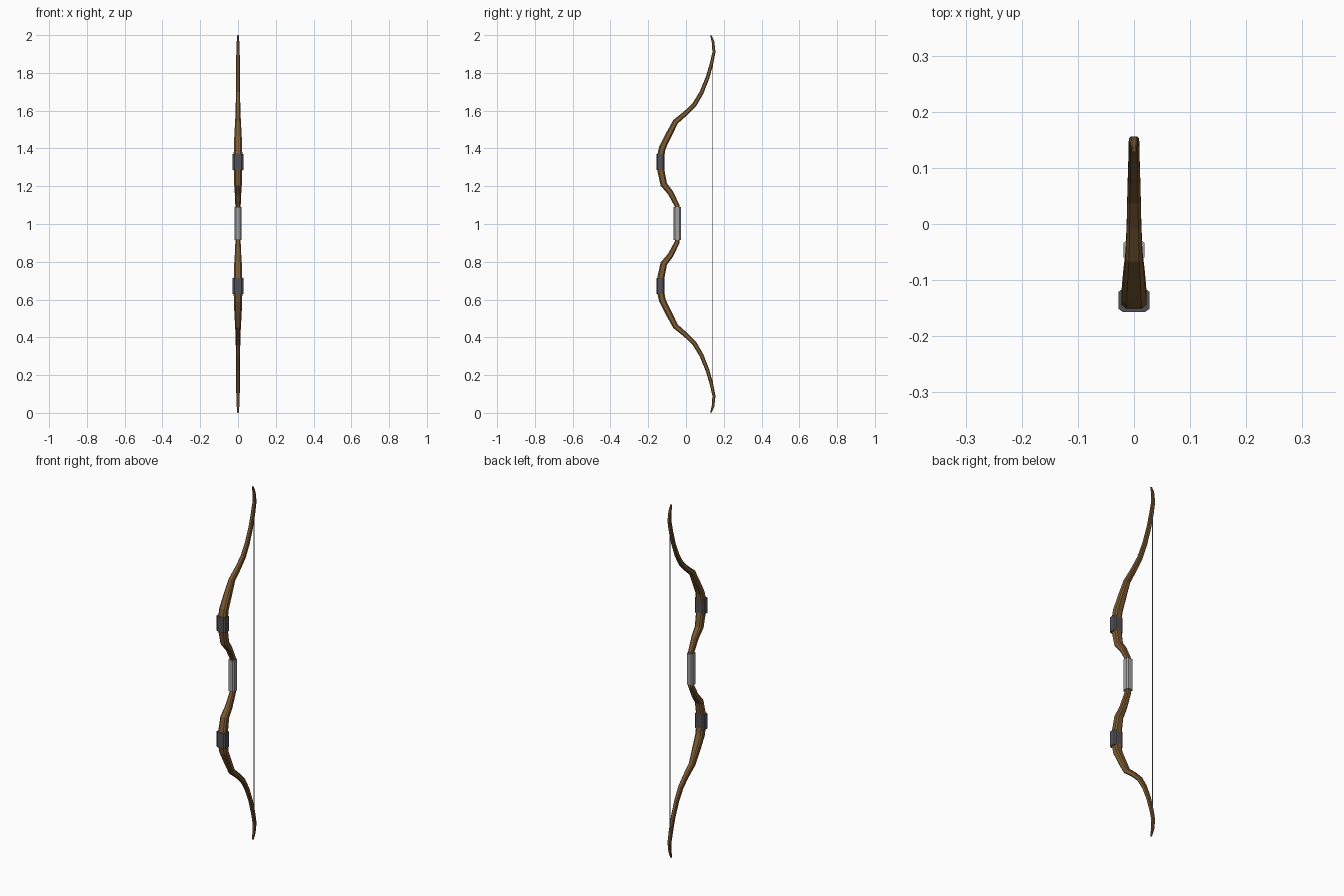
import bpy, bmesh, math
from mathutils import Vector

if "Cube" in bpy.data.objects:
    bpy.data.objects.remove(bpy.data.objects["Cube"])


def material(name, rgb):
    m = bpy.data.materials.new(name)
    m.diffuse_color = (*rgb, 1)
    m.use_nodes = True
    m.node_tree.nodes["Principled BSDF"].inputs["Base Color"].default_value = m.diffuse_color
    return m


WOOD = material("brown wood", (0.205, 0.105, 0.032))
DARK = material("dark grey wrap", (0.085, 0.085, 0.095))
GREY = material("light grey grip", (0.36, 0.36, 0.36))
CORD = material("grey cord", (0.22, 0.22, 0.22))


def octagon(hx, hy, chamfer):
    cx, cy = hx * (1 - chamfer), hy * (1 - chamfer)
    return [(cx, -hy), (hx, -cy), (hx, cy), (cx, hy),
            (-cx, hy), (-hx, cy), (-hx, -cy), (-cx, -hy)]


def sweep(name, stations, mat, chamfer=0.4):
    """Octagonal section swept along (y, z, half_x, half_thickness) stations."""
    bm = bmesh.new()
    pts = [Vector((0, s[0], s[1])) for s in stations]
    rings = []
    for i, (y, z, hx, ht) in enumerate(stations):
        t = (pts[min(i + 1, len(pts) - 1)] - pts[max(i - 1, 0)]).normalized()
        n = Vector((0, t.z, -t.y))
        rings.append([bm.verts.new(pts[i] + Vector((a, 0, 0)) + n * b)
                      for a, b in octagon(hx, ht, chamfer)])
    for r0, r1 in zip(rings, rings[1:]):
        for k in range(8):
            j = (k + 1) % 8
            bm.faces.new((r0[k], r0[j], r1[j], r1[k]))
    bm.faces.new(rings[0])
    bm.faces.new(rings[-1])
    bmesh.ops.recalc_face_normals(bm, faces=bm.faces)
    me = bpy.data.meshes.new(name)
    bm.to_mesh(me)
    bm.free()
    me.materials.append(mat)
    ob = bpy.data.objects.new(name, me)
    bpy.context.collection.objects.link(ob)
    return ob


def flipped(stations):
    return [(y, 2 - z, hx, ht) for y, z, hx, ht in stations]


# curved limb, from the grip to the tip
limb = [(-0.046, 1.06, 0.014, 0.013), (-0.046, 1.095, 0.014, 0.013),
        (-0.082, 1.165, 0.017, 0.015), (-0.118, 1.21, 0.020, 0.018),
        (-0.136, 1.30, 0.023, 0.019), (-0.136, 1.35, 0.023, 0.019),
        (-0.125, 1.405, 0.022, 0.018), (-0.090, 1.475, 0.019, 0.017),
        (-0.055, 1.542, 0.015, 0.015), (0.0, 1.588, 0.013, 0.013),
        (0.045, 1.633, 0.012, 0.012), (0.082, 1.695, 0.011, 0.011),
        (0.114, 1.775, 0.010, 0.010), (0.134, 1.845, 0.010, 0.009),
        (0.148, 1.91, 0.009, 0.008), (0.143, 1.965, 0.007, 0.007),
        (0.132, 1.998, 0.004, 0.004)]
# wrapped band on the limb's bulge
band = [(-0.136, 1.285, 0.028, 0.021), (-0.136, 1.37, 0.028, 0.021)]

for side, f in (("upper", lambda s: s), ("lower", flipped)):
    sweep(side + "_limb", f(limb), WOOD)
    sweep(side + "_band", f(band), DARK, 0.3)

# hand grip
sweep("hand_grip", [(-0.047, 0.915, 0.019, 0.02), (-0.047, 1.09, 0.019, 0.02)], GREY, 0.4)

# bowstring
sweep("bowstring", [(0.142, 0.15, 0.002, 0.002), (0.142, 1.85, 0.002, 0.002)], CORD, 0.5)
